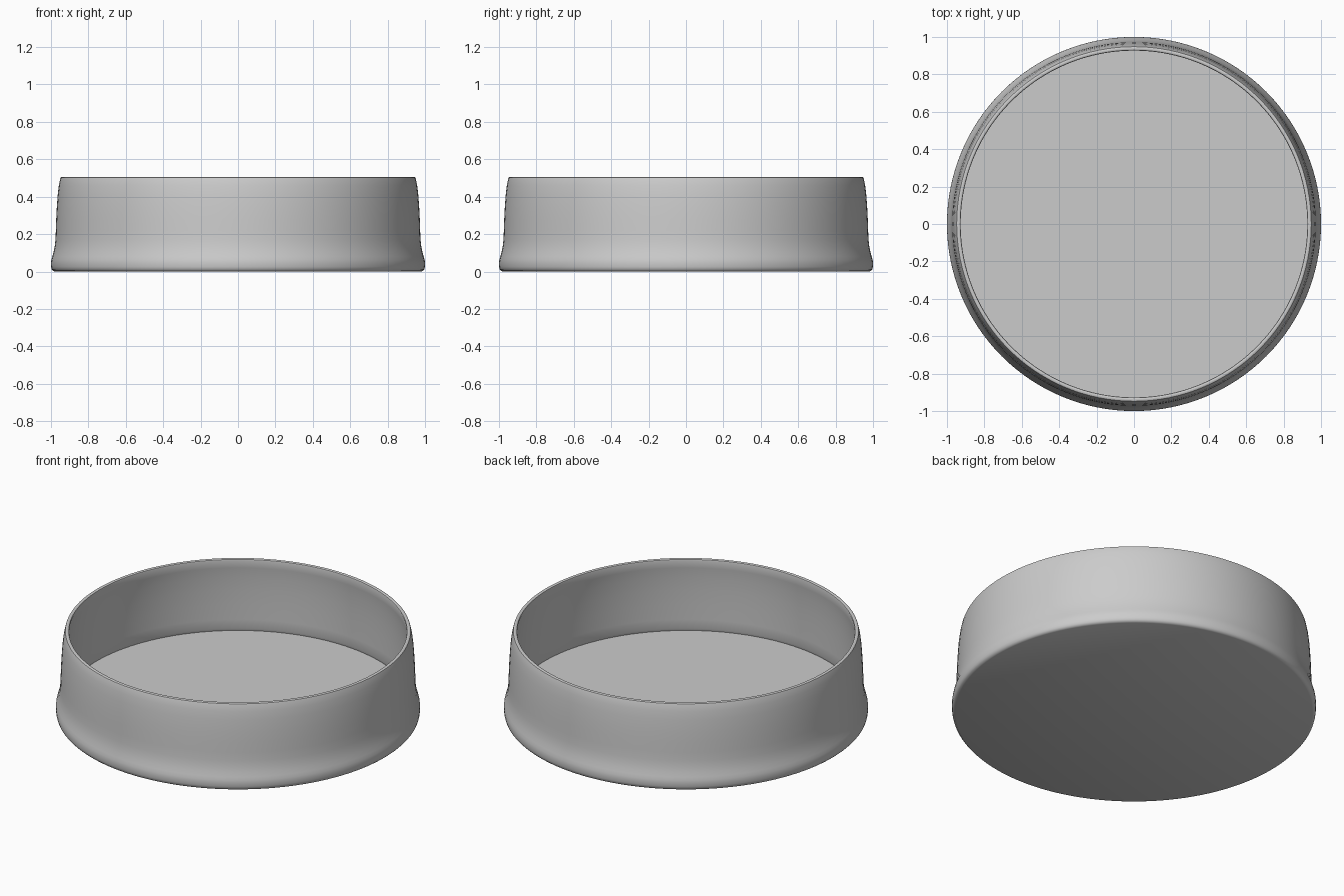
import bpy, bmesh, math

if "Cube" in bpy.data.objects:
    bpy.data.objects.remove(bpy.data.objects["Cube"])

SEGMENTS = 128

grey = bpy.data.materials.new("plain grey")
grey.diffuse_color = (0.6, 0.6, 0.6, 1)
grey.use_nodes = True
grey.node_tree.nodes["Principled BSDF"].inputs["Base Color"].default_value = grey.diffuse_color


def lathe(name, profile):
    """Spin an (r, z) profile about z; radius 0 becomes a single pole."""
    bm = bmesh.new()
    rings = []
    for r, z in profile:
        n = SEGMENTS if r > 0 else 1
        rings.append([bm.verts.new((r * math.cos(2 * math.pi * i / SEGMENTS),
                                    r * math.sin(2 * math.pi * i / SEGMENTS), z))
                      for i in range(n)])
    for a, b in zip(rings, rings[1:]):
        for i in range(SEGMENTS):
            j = (i + 1) % SEGMENTS
            if len(a) == 1:
                bm.faces.new((a[0], b[j], b[i]))
            elif len(b) == 1:
                bm.faces.new((a[i], a[j], b[0]))
            else:
                bm.faces.new((a[i], a[j], b[j], b[i]))
    bmesh.ops.recalc_face_normals(bm, faces=bm.faces)
    mesh = bpy.data.meshes.new(name)
    bm.to_mesh(mesh)
    bm.free()
    obj = bpy.data.objects.new(name, mesh)
    bpy.context.collection.objects.link(obj)
    mesh.materials.append(grey)
    bpy.context.view_layer.objects.active = obj
    obj.select_set(True)
    bpy.ops.object.shade_smooth_by_angle(angle=math.radians(35))
    obj.select_set(False)
    return obj


# Open dish: flat base, flared foot, tapering wall, thin rim,
# slightly undercut inner wall and recessed floor
lathe("round_dish", [
    (0, 0), (0.98, 0),
    (0.989, 0.004), (0.996, 0.012), (0.999, 0.025), (1.0, 0.045),
    (0.998, 0.062), (0.993, 0.08), (0.986, 0.105), (0.98, 0.135),
    (0.976, 0.17), (0.974, 0.22), (0.972, 0.28), (0.969, 0.34),
    (0.964, 0.41), (0.958, 0.46), (0.951, 0.495),
    (0.948, 0.503), (0.942, 0.506), (0.934, 0.506),
    (0.929, 0.503), (0.927, 0.497),
    (0.934, 0.45), (0.94, 0.39), (0.945, 0.31), (0.948, 0.22),
    (0.95, 0.13), (0.951, 0.075), (0.956, 0.06), (0, 0.06),
])
